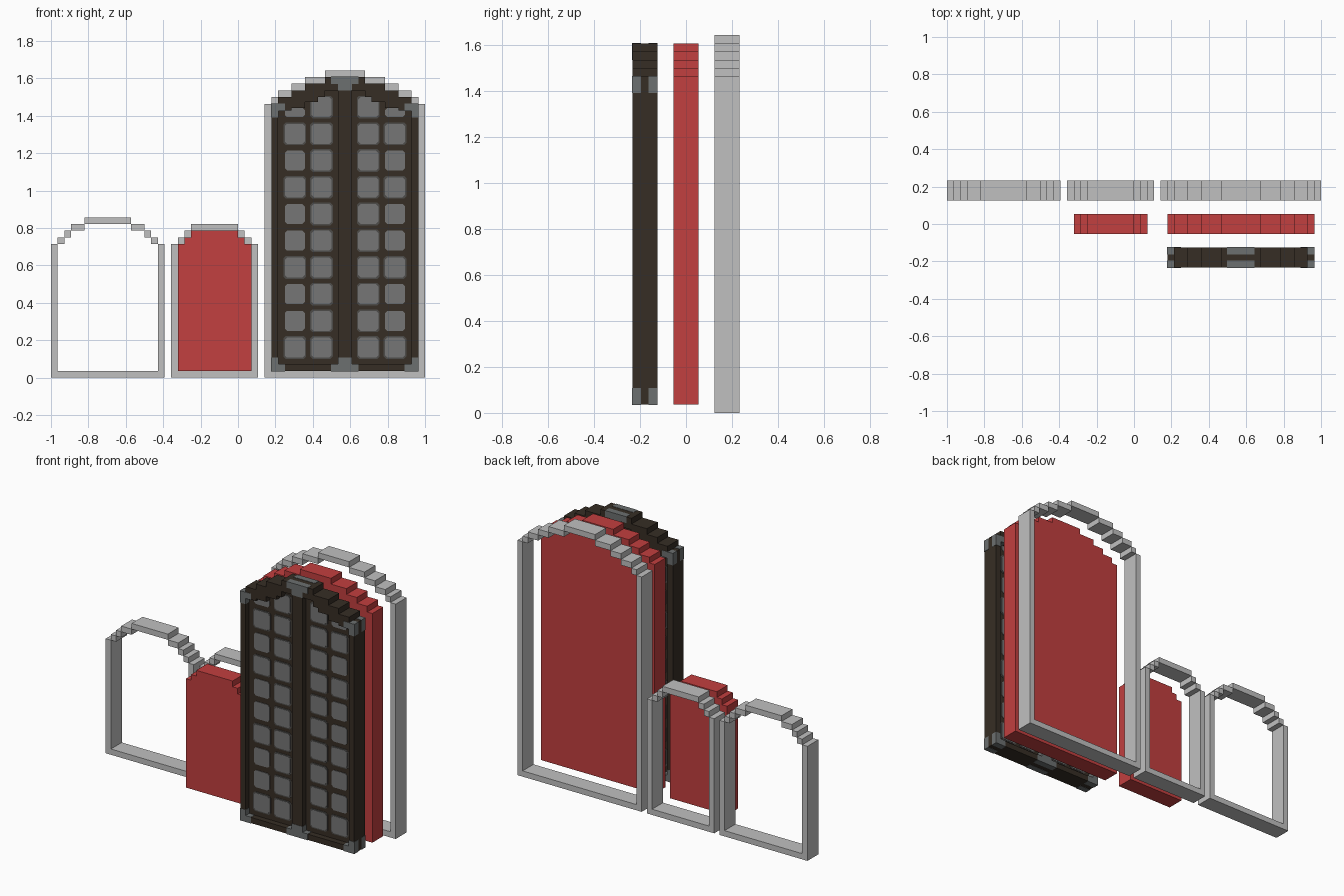
import bpy, bmesh

cube = bpy.data.objects.get("Cube")
if cube:
    bpy.data.objects.remove(cube, do_unlink=True)

U = 1 / 28          # one block unit
EPS = 0.05          # plate thickness in units


def material(name, color):
    m = bpy.data.materials.new(name)
    m.use_nodes = True
    m.diffuse_color = (*color, 1)
    m.node_tree.nodes["Principled BSDF"].inputs["Base Color"].default_value = (*color, 1)
    return m


GREY = material("light grey", (0.53, 0.53, 0.53))
RED = material("red", (0.54, 0.05, 0.05))
BROWN = material("dark brown", (0.037, 0.027, 0.018))
PANE = material("pane grey", (0.18, 0.18, 0.18))
RIM = material("rim grey", (0.075, 0.072, 0.067))
METAL = material("fitting grey", (0.15, 0.16, 0.16))


def prism(bm, outline, y0, y1):
    """Extrude an x-z outline from y0 to y1; all in block units."""
    face = bm.faces.new([bm.verts.new((x * U, y0 * U, z * U)) for x, z in outline])
    new = bmesh.ops.extrude_face_region(bm, geom=[face])["geom"]
    verts = [v for v in new if isinstance(v, bmesh.types.BMVert)]
    bmesh.ops.translate(bm, verts=verts, vec=(0, (y1 - y0) * U, 0))


def box(bm, x0, x1, z0, z1, y0, y1):
    prism(bm, [(x0, z0), (x1, z0), (x1, z1), (x0, z1)], y0, y1)


def finish(name, bm, mat):
    bmesh.ops.recalc_face_normals(bm, faces=bm.faces)
    mesh = bpy.data.meshes.new(name)
    bm.to_mesh(mesh)
    bm.free()
    mesh.materials.append(mat)
    obj = bpy.data.objects.new(name, mesh)
    bpy.context.collection.objects.link(obj)


def both_sides(x0, x1, left, width):
    """A span and its mirror within an opening of the given width."""
    return {(left + x0, left + x1), (left + width - x1, left + width - x0)}


def arch_frame(name, left, width, base, steps):
    """Square sill and posts closed by a stepped arch one block thick."""
    bm = bmesh.new()
    y = (3.5, 6.5)
    box(bm, left + 1, left + width - 1, 0, 1, *y)
    for k, x0 in enumerate(steps):
        x1 = steps[k + 1] if k + 1 < len(steps) else width - x0
        z0 = base + k - 1 if k else 0
        for a, b in both_sides(x0, x1, left, width):
            box(bm, a, b, z0, base + k, *y)
    finish(name, bm, GREY)


def arch_fill(name, left, width, base, steps, y0, y1, mat):
    """Solid slab that fits the opening of an arch frame."""
    half = [(1, 1), (1, base)]
    for k, x in enumerate(steps[2:]):
        half += [(x, base + k), (x, base + k + 1)]
    outline = [(left + x, z) for x, z in half]
    outline += [(left + width - x, z) for x, z in reversed(half)]
    bm = bmesh.new()
    prism(bm, outline, y0, y1)
    finish(name, bm, mat)


# Frames and red slabs
large = (4, 24, 41, [0, 1, 2, 4, 6, 9])
medium = (-10, 13, 20, [0, 1, 2, 3])
wide = (-28, 17, 20, [0, 1, 2, 3, 5])
arch_frame("large_frame", *large)
arch_frame("medium_frame", *medium)
arch_frame("wide_frame", *wide)
arch_fill("large_red_slab", *large, -1.5, 1.5, RED)
arch_fill("medium_red_slab", *medium, -1.5, 1.5, RED)

# Door: thin core with thick border, centre stile and arch
L, W = 4, 24
FRONT, BACK = -6.5, -3.5
arch_fill("door_core", *large, FRONT + 1, BACK - 1, BROWN)
bm = bmesh.new()
box(bm, L + 2, L + 22, 1, 2, FRONT, BACK)
box(bm, L + 11, L + 13, 2, 43, FRONT, BACK)
border = [(1, 2, 1, 41), (2, 4, 40, 42), (4, 6, 40.4, 43),
          (6, 8, 41.3, 44), (8, 9, 42, 44), (9, 15, 43, 45)]
for x0, x1, z0, z1 in border:
    for a, b in both_sides(x0, x1, L, W):
        box(bm, a, b, z0, z1, FRONT, BACK)
finish("door_border", bm, BROWN)

# Metal fittings wrapped round the corners and the centre, front and back
bm = bmesh.new()
fittings = [(1, 2, 1, 3), (2, 3, 1, 2), (1, 2, 39, 41), (2, 3, 40, 41),
            (10, 14, 1, 2), (11, 13, 2, 3), (10, 14, 44, 45), (11, 13, 43, 44)]
for x0, x1, z0, z1 in fittings:
    for a, b in both_sides(x0, x1, L, W):
        for y in (FRONT, BACK - 1):
            box(bm, a - EPS, b + EPS, z0 - EPS, z1 + EPS, y - EPS, y + 1 + EPS)
finish("door_fittings", bm, METAL)


def pane(bm, x0, x1, z0, z1, thick):
    """Plate with cut corners on both faces of the door core."""
    c = 0.35
    outline = [(x0 + c, z0), (x1 - c, z0), (x1, z0 + c), (x1, z1 - c),
               (x1 - c, z1), (x0 + c, z1), (x0, z1 - c), (x0, z0 + c)]
    prism(bm, outline, FRONT + 1 - thick, FRONT + 1)
    prism(bm, outline, BACK - 1, BACK - 1 + thick)


# Grid of panes, some with a darker rim
panes, rims = bmesh.new(), bmesh.new()
for row in range(10):
    z = 4 * row + 3
    for inner, x in ((False, 3), (True, 7)):
        top = z + 3 if inner or row < 9 else z + 1.4
        for a, b in both_sides(x, x + 3, L, W):
            pane(panes, a, b, z, top, 2 * EPS)
            if inner or row in (0, 3, 6, 8):
                pane(rims, a - 0.2, b + 0.2, z - 0.2, top + 0.2, EPS)
finish("door_panes", panes, PANE)
finish("door_pane_rims", rims, RIM)
